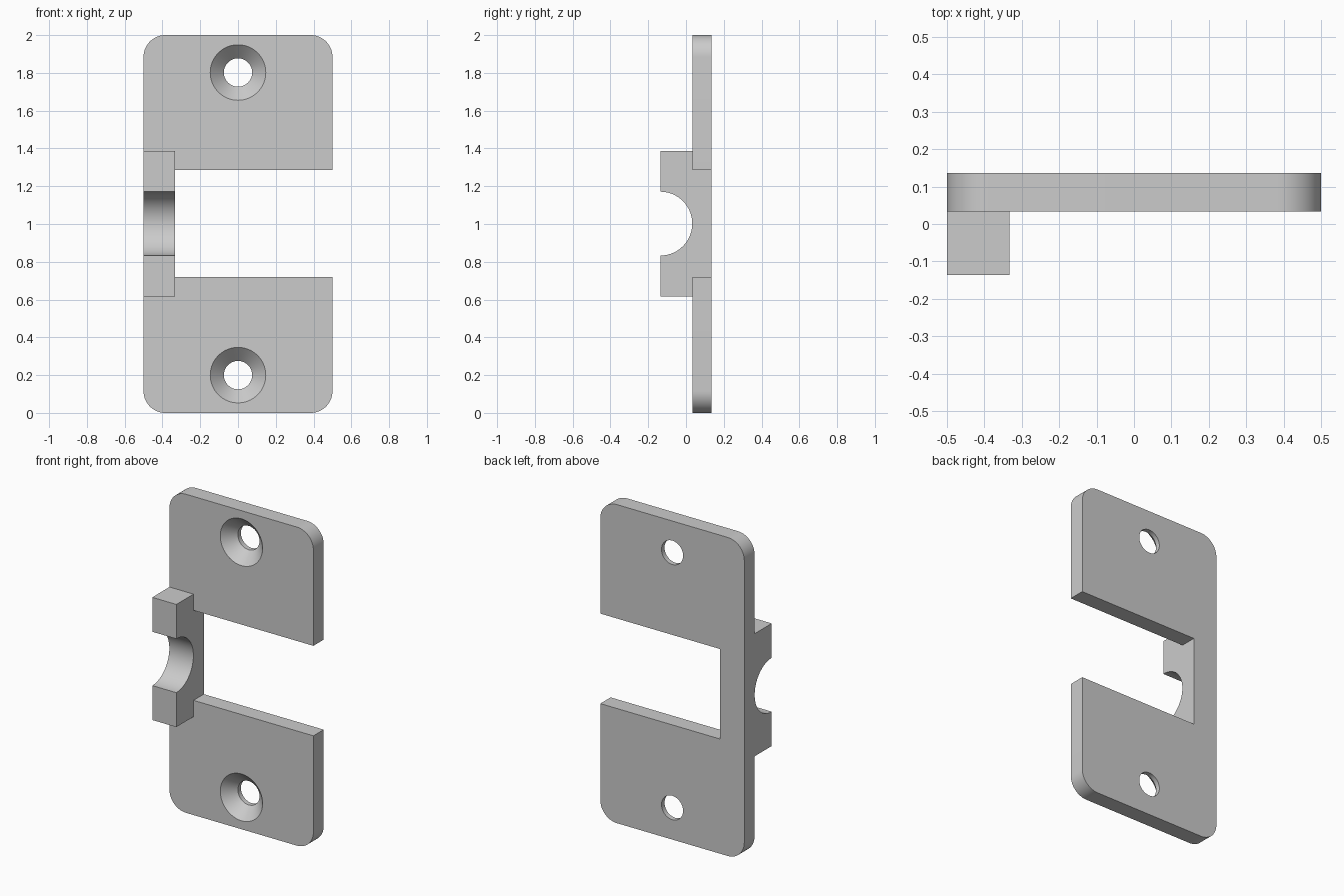
import bpy, bmesh
from math import sin, cos, pi

if "Cube" in bpy.data.objects:
    bpy.data.objects.remove(bpy.data.objects["Cube"])

FRONT, BACK = 0.034, 0.136      # plate faces in y
LEFT, RIB = -0.5, -0.333        # x range of the strip carrying the saddle


def make_object(name, bm):
    bmesh.ops.recalc_face_normals(bm, faces=bm.faces)
    mesh = bpy.data.meshes.new(name)
    bm.to_mesh(mesh)
    bm.free()
    obj = bpy.data.objects.new(name, mesh)
    bpy.context.collection.objects.link(obj)
    return obj


def prism(name, points, offset):
    """Extrude a closed 3D outline along an offset."""
    bm = bmesh.new()
    face = bm.faces.new([bm.verts.new(p) for p in points])
    new = bmesh.ops.extrude_face_region(bm, geom=[face], use_keep_orig=True)["geom"]
    bmesh.ops.translate(bm, vec=offset,
                        verts=[v for v in new if isinstance(v, bmesh.types.BMVert)])
    return make_object(name, bm)


def arc(cu, cv, r, a0, a1, n):
    return [(cu + r * cos(a0 + (a1 - a0) * i / n),
             cv + r * sin(a0 + (a1 - a0) * i / n)) for i in range(n + 1)]


def countersink(z, sides=64):
    """Cutter: 45 degree cone running into a straight hole."""
    bm = bmesh.new()
    rings = []
    for y, r in ((FRONT - 0.02, 0.167), (FRONT + 0.072, 0.075), (BACK + 0.05, 0.075)):
        rings.append([bm.verts.new((r * cos(2 * pi * i / sides), y,
                                    z + r * sin(2 * pi * i / sides))) for i in range(sides)])
    for a, b in zip(rings, rings[1:]):
        for i in range(sides):
            j = (i + 1) % sides
            bm.faces.new((a[i], a[j], b[j], b[i]))
    bm.faces.new(rings[0])
    bm.faces.new(rings[-1])
    return make_object("screw_hole_cutter", bm)


def combine(target, other, operation):
    mod = target.modifiers.new(operation.lower(), "BOOLEAN")
    mod.operation, mod.object, mod.solver = operation, other, "EXACT"
    bpy.context.view_layer.objects.active = target
    bpy.ops.object.modifier_apply(modifier=mod.name)
    bpy.data.objects.remove(other)


# Plate: rounded C-shaped outline, open on the right
R = 0.115
outline = [(0.5, 1.285)]
outline += arc(0.5 - R, 2 - R, R, 0, pi / 2, 14)
outline += arc(-0.5 + R, 2 - R, R, pi / 2, pi, 14)
outline += arc(-0.5 + R, R, R, pi, 1.5 * pi, 14)
outline += arc(0.5 - R, R, R, 1.5 * pi, 2 * pi, 14)
outline += [(0.5, 0.72), (RIB, 0.72), (RIB, 1.285)]
plate = prism("strike_plate", [(x, FRONT, z) for x, z in outline], (0, BACK - FRONT, 0))

# Saddle block with half-round notch, sunk into the plate
saddle_outline = [(0.085, 0.617), (-0.136, 0.617)]
saddle_outline += arc(-0.136, 1.002, 0.169, -pi / 2, pi / 2, 40)
saddle_outline += [(-0.136, 1.387), (0.085, 1.387)]
saddle = prism("saddle_block", [(LEFT, y, z) for y, z in saddle_outline], (RIB - LEFT, 0, 0))
combine(plate, saddle, "UNION")

# Countersunk screw holes
for z in (0.2, 1.802):
    combine(plate, countersink(z), "DIFFERENCE")

# Smooth curved walls, sharp edges elsewhere
bpy.ops.object.select_all(action="DESELECT")
plate.select_set(True)
bpy.context.view_layer.objects.active = plate
bpy.ops.object.shade_smooth_by_angle(angle=pi / 6)
